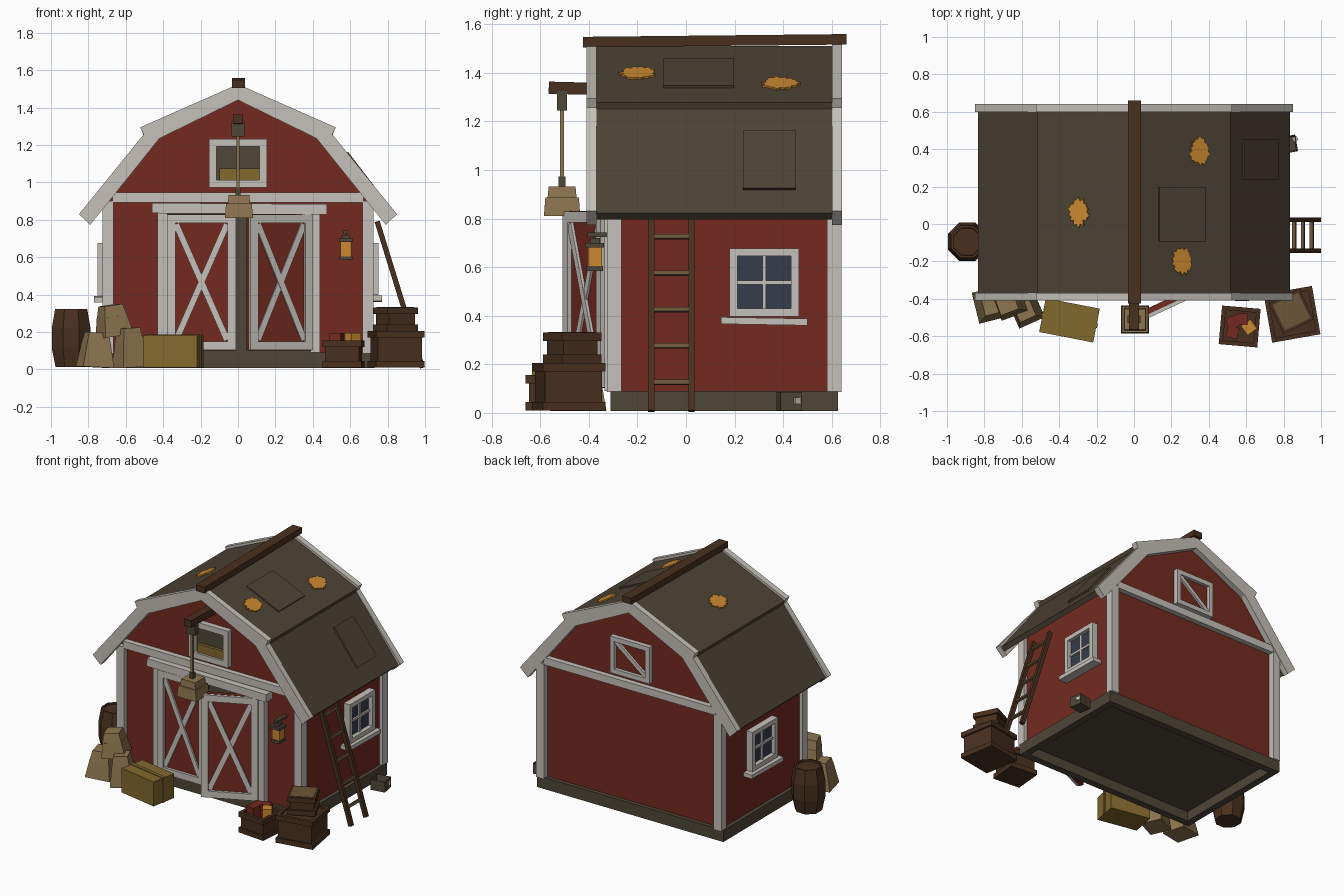
import bpy, bmesh, math, random
from math import radians, atan2, hypot, cos, sin
from mathutils import Matrix

if "Cube" in bpy.data.objects:
    bpy.data.objects.remove(bpy.data.objects["Cube"])
random.seed(4)


def material(name, r, g, b):
    m = bpy.data.materials.new(name)
    m.use_nodes = True
    m.diffuse_color = (r, g, b, 1)
    m.node_tree.nodes["Principled BSDF"].inputs["Base Color"].default_value = (r, g, b, 1)
    return m


red = material("barn red", .172, .023, .014)
white = material("weathered white", .56, .53, .49)
roofing = material("roof brown", .074, .055, .035)
wood = material("dark wood", .066, .03, .013)
stone = material("foundation grey brown", .078, .061, .038)
sackcloth = material("sackcloth tan", .27, .18, .08)
plank = material("plank tan", .15, .095, .04)
straw = material("straw yellow", .225, .14, .026)
amber = material("amber", .6, .25, .03)
glass = material("window blue", .036, .046, .07)


def place(x=0, y=0, z=0, turn=0, tilt=0):
    """Turn is about z, tilt about the local y axis, both in degrees."""
    return (Matrix.Translation((x, y, z)) @ Matrix.Rotation(radians(turn), 4, 'Z')
            @ Matrix.Rotation(radians(tilt), 4, 'Y'))


def finish(name, bm, mat, M):
    bmesh.ops.recalc_face_normals(bm, faces=bm.faces)
    mesh = bpy.data.meshes.new(name)
    bm.to_mesh(mesh)
    bm.free()
    mesh.materials.append(mat)
    ob = bpy.data.objects.new(name, mesh)
    ob.matrix_world = M
    bpy.context.collection.objects.link(ob)


def box(name, lo, hi, mat, M=Matrix(), taper=1, hollow=0):
    """Box between two corners; taper scales the top, hollow sinks it."""
    bm = bmesh.new()
    bmesh.ops.create_cube(bm, size=1)
    for v in bm.verts:
        k = taper if v.co.z > 0 else 1
        v.co = [(a + b) / 2 + c * (b - a) * s for a, b, c, s in zip(lo, hi, v.co, (k, k, 1))]
    if hollow:
        top = max(bm.faces, key=lambda f: f.calc_center_median().z)
        bmesh.ops.inset_region(bm, faces=[top], thickness=.012)
        bmesh.ops.translate(bm, verts=top.verts, vec=(0, 0, -hollow))
    finish(name, bm, mat, M)


def block(name, w, d, h, mat, M=Matrix()):
    box(name, (-w / 2, -d / 2, -h / 2), (w / 2, d / 2, h / 2), mat, M)


def extrude(name, pts, vec, mat, M=Matrix()):
    """Extrude a flat outline along a vector."""
    bm = bmesh.new()
    face = bm.faces.new([bm.verts.new(p) for p in pts])
    ext = bmesh.ops.extrude_face_region(bm, geom=[face])
    bmesh.ops.translate(bm, verts=[g for g in ext["geom"] if isinstance(g, bmesh.types.BMVert)],
                        vec=vec)
    finish(name, bm, mat, M)


def prism(name, pts, y0, y1, mat):
    extrude(name, [(x, y0, z) for x, z in pts], (0, y1 - y0, 0), mat)


def frame(name, w, h, t, d, mat, M):
    """Rectangular frame of outer size w by h, projecting d towards local -y."""
    for s, side in ((-1, "left"), (1, "right")):
        block(f"{name}_{side}", t, d, h, mat, M @ place(s * (w - t) / 2, -d / 2))
    for s, side in ((-1, "bottom"), (1, "top")):
        block(f"{name}_{side}", w - 2 * t, d, t, mat, M @ place(0, -d / 2, s * (h - t) / 2))


def brace(name, w, h, t, d, y, M, sign=1):
    block(name, hypot(w, h) - t * .4, d, t, white,
          M @ place(0, y, 0, 0, sign * math.degrees(atan2(h, w))))


# Foundation: a ring of beams lying flat, hollow under the floor
frame("foundation", 1.46, .935, .05, .082, stone,
      Matrix.Translation((0, .1575, .008)) @ Matrix.Rotation(radians(-90), 4, 'X'))
box("floor", (-.7, -.28, .078), (.7, .59, .09), stone)

# Barn body
half = [(.703, .088), (.703, .925), (.47, 1.23), (0, 1.46)]
prism("barn_walls", half + [(-x, z) for x, z in half[::-1] if x], -.292, .597, red)
for s in (-1, 1):
    for y, end in ((-.325, "front"), (.58, "back")):
        x0, x1 = sorted((s * .665, s * .725))
        box(f"{end}_corner_post", (x0, y, .085), (x1, y + .06, .9), white)
box("front_gable_beam", (-.67, -.33, .893), (.67, -.28, .945), white)
box("back_gable_beam", (-.67, .59, .893), (.67, .635, .945), white)

# Roof slabs and gable edge boards, mirrored left and right
lower = [(.495, 1.265), (.835, .822), (.81, .797), (.47, 1.235)]
upper = [(0, 1.51), (.515, 1.278), (.505, 1.25), (0, 1.478)]
lower_board = [(.5, 1.262), (.85, .83), (.79, .773), (.42, 1.235)]
upper_board = [(0, 1.525), (.523, 1.294), (.497, 1.24), (.42, 1.235), (0, 1.44)]
for s in (-1, 1):
    def mirrored(pts):
        return [(s * x, z) for x, z in pts]
    prism("lower_roof", mirrored(lower), -.37, .6, roofing)
    prism("upper_roof", mirrored(upper), -.37, .6, roofing)
    for y in (-.41, .6):
        prism("lower_edge_board", mirrored(lower_board), y, y + .042, white)
        prism("upper_edge_board", mirrored(upper_board), y, y + .042, white)
block("ridge_beam", .07, 1.085, .043, wood,
      place(.002, .118, 1.532) @ Matrix.Rotation(radians(.6), 4, 'X'))

# Roof patches and fallen leaves lie on the slopes
UP = math.degrees(atan2(.232, .515))
LOW = math.degrees(atan2(.443, .34))
block("upper_roof_patch", .275, .29, .014, roofing, place(.258, .052, 1.398, 0, UP))
block("lower_roof_patch", .3, .215, .02, roofing, place(.672, .343, 1.038, 0, LOW))
for x, y in ((.35, .39), (.255, -.2), (-.295, .064)):
    ring = []
    for i in range(28):
        r = random.uniform(.88, 1.12) if i % 2 else random.uniform(.72, .92)
        a = math.tau * i / 28
        ring.append((.062 * r * cos(a), .076 * r * sin(a), 0))
    extrude("leaf_patch", ring, (0, 0, .008), amber,
            place(x, y, 1.51 - abs(x) * .45, 0, UP if x > 0 else -UP))

# Double doors: left closed, right swung ajar
box("door_opening", (-.39, -.302, .09), (.39, -.28, .84), stone)
box("door_header", (-.465, -.365, .83), (.47, -.28, .885), white, place(0, 0, .002, 0, .4))
for x in (-.43, .388):
    box("door_jamb", (x, -.335, .09), (x + .05, -.28, .835), white)
W, H, T = .37, .725, .046


def door(name, M):
    block(name + "_panel", W, .03, H + .004, red, M @ place(0, .005))
    frame(name + "_frame", W, H, T, .02, white, M @ place(0, -.009))
    for s in (-1, 1):
        brace(f"{name}_brace", W - 2 * T, H - 2 * T, .034, .012, -.015 - .002 * s, M, s)


door("left_door", place(-.195, -.33, .467))
door("right_door", place(.39, -.325, .467, 25) @ place(-W / 2))

# Loft opening with straw, and the hatch at the back
loft = place(0, -.292, 1.103)
block("loft_opening", .25, .01, .22, stone, loft)
frame("loft_frame", .31, .26, .04, .04, white, loft)
box("loft_straw", (-.1, -.025, -.1), (.115, 0, -.03), straw, loft)
hatch = place(0, .595, 1.103, 180)
block("hatch_panel", .26, .02, .22, red, hatch)
frame("hatch_frame", .31, .26, .033, .035, white, hatch)
brace("hatch_brace", .244, .194, .028, .02, -.016, hatch)

# Side windows
for M in (place(.7, .322, .537, 90), place(-.7, .185, .535, -90)):
    block("window_glass", .25, .04, .25, glass, M)
    frame("window_frame", .285, .28, .032, .05, white, M)
    block("window_upright", .016, .04, .24, white, M @ place(0, -.012))
    block("window_crossbar", .24, .04, .016, white, M @ place(0, -.012))
    block("window_sill", .355, .07, .028, white, M @ place(0, -.035, -.16, 0, 1))

# Hoist with a hanging sack
block("hoist_beam", .056, .28, .05, wood,
      place(0, -.425, 1.335) @ Matrix.Rotation(radians(-1.5), 4, 'X'))
box("pulley", (-.034, -.53, 1.245), (.034, -.49, 1.325), stone)
box("rope", (-.008, -.518, .95), (.008, -.502, 1.25), sackcloth)
box("hook", (-.014, -.524, .925), (.014, -.496, .972), stone)


def sack(M, w, h, taper=.85):
    box("sack_body", (-w / 2, -w / 2, 0), (w / 2, w / 2, h * .63), sackcloth, M, taper)
    box("sack_neck", (-w * .4, -w * .4, h * .6), (w * .4, w * .4, h), sackcloth, M, taper)


sack(place(.005, -.51, .81), .15, .122, .92)
sack(place(-.765, -.43, .012, 14, 3), .17, .185, .78)
sack(place(-.575, -.46, .012, 24, -3), .15, .21, .78)
sack(place(-.66, -.415, .18, 20, -8), .16, .165, .8)

# Straw bale with its strap
bale = place(-.345, -.515, .01, -11)
box("straw_bale", (-.147, -.092, 0), (.147, .092, .172), straw, bale)
box("bale_strap", (-.152, -.012, 0), (.152, .012, .177), straw, bale)

# Barrel
bm = bmesh.new()
rings = []
for z, r in ((0, .09), (.1, .112), (.21, .112), (.31, .093), (.31, .08), (.3, .078)):
    rings.append([bm.verts.new((r * cos((i + .5) * math.tau / 8), r * sin((i + .5) * math.tau / 8), z))
                  for i in range(8)])
for a, b in zip(rings, rings[1:]):
    for i in range(8):
        j = (i + 1) % 8
        bm.faces.new((a[i], a[j], b[j], b[i]))
bm.faces.new(rings[0])
bm.faces.new(rings[-1])
finish("barrel", bm, wood, place(-.892, -.095, .012))


# Crates, with a wider rim at top and bottom
def crate(name, s, h, M, hollow=0):
    r = s / 2
    b = r - .012
    box(name + "_body", (-b, -b, 0), (b, b, h - .01), wood, M, 1, hollow)
    box(name + "_base", (-r, -r, 0), (r, r, .035), wood, M)
    for i in range(4):
        box(name + "_rim", (-r, -r, h - .035), (r, -b + .01, h), wood, M @ place(turn=90 * i))


crate("large_crate", .262, .195, place(.845, -.483, .01, 10))
lid = place(.842, -.468, .205, 26)
crate("top_crate", .18, .125, lid)
box("top_crate_lid", (-.075, -.075, .11), (.075, .075, .128), plank, lid)
basket = place(.565, -.548, .01, -5)
crate("small_crate", .207, .145, basket, .06)
for x, y, turn, mat in ((-.04, .02, 20, red), (-.035, -.035, -10, red), (.01, .04, 5, red), (.05, .0, 40, amber)):
    block("produce", .062, .062, .09, mat, basket @ place(x, y, .14, turn))

# Ladder leaning on the right side
lean = place(.865, -.06, .4, 0, -17.2)
for y in (-.083, .083):
    block("ladder_rail", .028, .026, .82, wood, lean @ place(0, y))
for i in range(5):
    block("ladder_rung", .018, .15, .018, plank, lean @ place(0, 0, (i - 1.83) * .157))

# Wall lantern
M = place(.577, -.375, .585)
for name, r, z0, z1, mat in (("base", .034, 0, .02, stone), ("glass", .029, .02, .095, amber),
                             ("cap", .038, .095, .115, stone), ("top", .02, .115, .135, stone),
                             ("hanger", .005, .13, .15, stone)):
    box("lantern_" + name, (-r, -r, z0), (r, r, z1), mat, M)
box("lantern_arm", (-.012, -.03, .14), (.012, .085, .157), stone, M)

# Small bucket by the foundation
box("side_bucket", (-.05, -.045, 0), (.05, .045, .075), stone, place(.82, .425, .01, 10), 1, .05)
block("bucket_pebble", .025, .025, .025, white, place(.862, .455, .05, 30))
